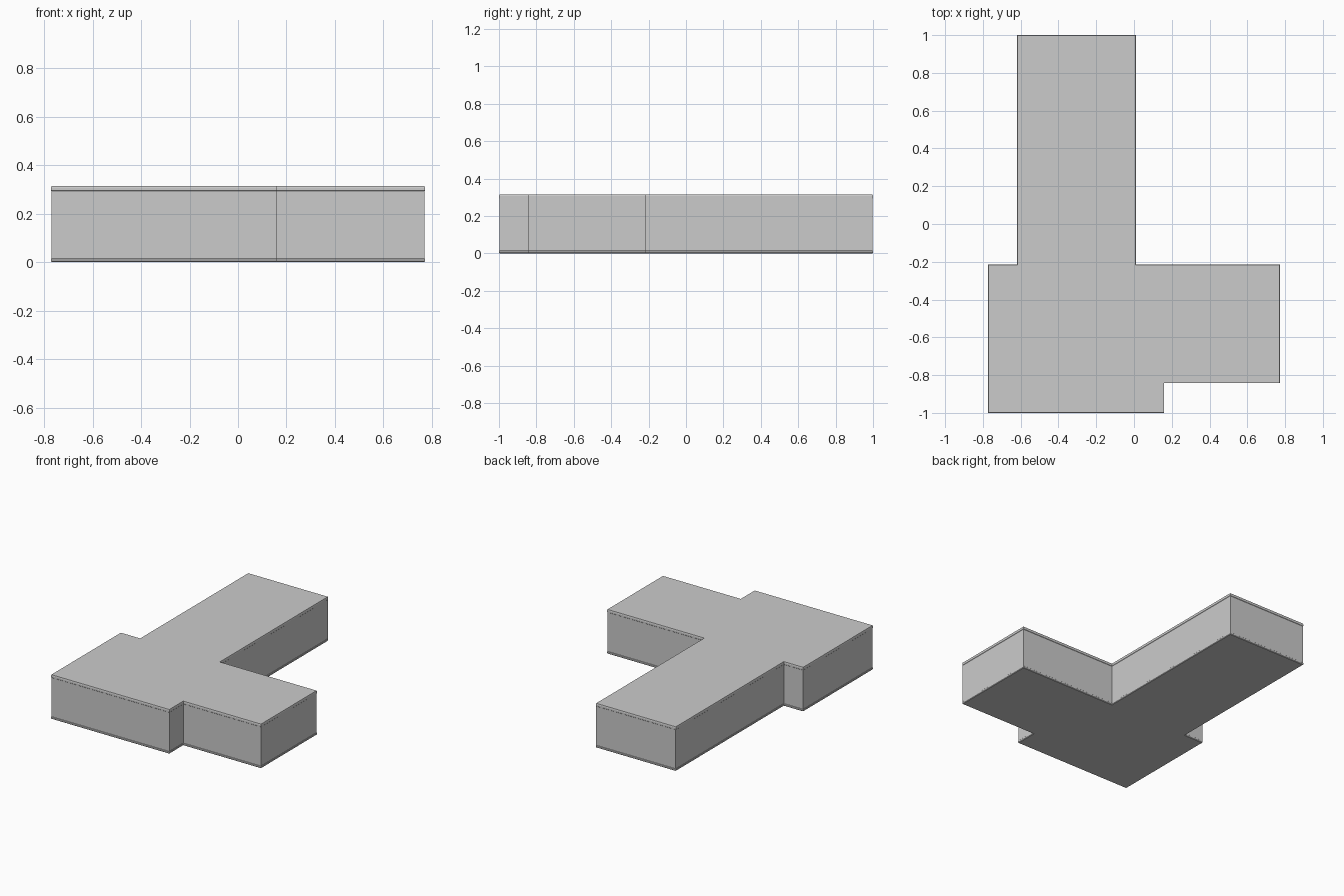
import bpy
import bmesh
from mathutils import Vector

if "Cube" in bpy.data.objects:
    bpy.data.objects.remove(bpy.data.objects["Cube"])

# Footprint, counter-clockwise seen from above
footprint = [Vector(p) for p in (
    (-0.772, -1.0), (0.16, -1.0), (0.16, -0.843), (0.772, -0.843),
    (0.772, -0.215), (0.01, -0.215), (0.01, 1.0), (-0.62, 1.0),
    (-0.62, -0.215), (-0.772, -0.215))]

# Wall section as (height, inset): thin base lip, plain wall, thin top lip
section = [(0.0, 0.003), (0.004, 0.0), (0.014, 0.0), (0.016, 0.002),
           (0.293, 0.002), (0.295, 0.0), (0.306, 0.0), (0.314, 0.002)]


def inset_outline(points, d):
    """Move every side of a right-angled outline inward by d."""
    result = []
    for i, p in enumerate(points):
        a = (p - points[i - 1]).normalized()
        b = (points[(i + 1) % len(points)] - p).normalized()
        result.append(p + d * Vector((-a.y - b.y, a.x + b.x)))
    return result


def loft(name, outline, levels):
    """Stack inset copies of the outline and skin them into a solid."""
    bm = bmesh.new()
    rings = [[bm.verts.new((p.x, p.y, z)) for p in inset_outline(outline, d)]
             for z, d in levels]
    n = len(outline)
    for low, high in zip(rings, rings[1:]):
        for i in range(n):
            j = (i + 1) % n
            bm.faces.new((low[i], low[j], high[j], high[i]))
    bm.faces.new(rings[0][::-1])
    bm.faces.new(rings[-1])
    mesh = bpy.data.meshes.new(name)
    bm.to_mesh(mesh)
    bm.free()
    obj = bpy.data.objects.new(name, mesh)
    bpy.context.collection.objects.link(obj)
    return obj


# Flat-roofed block with its edge lips
loft("flat_roof_block", footprint, section)
